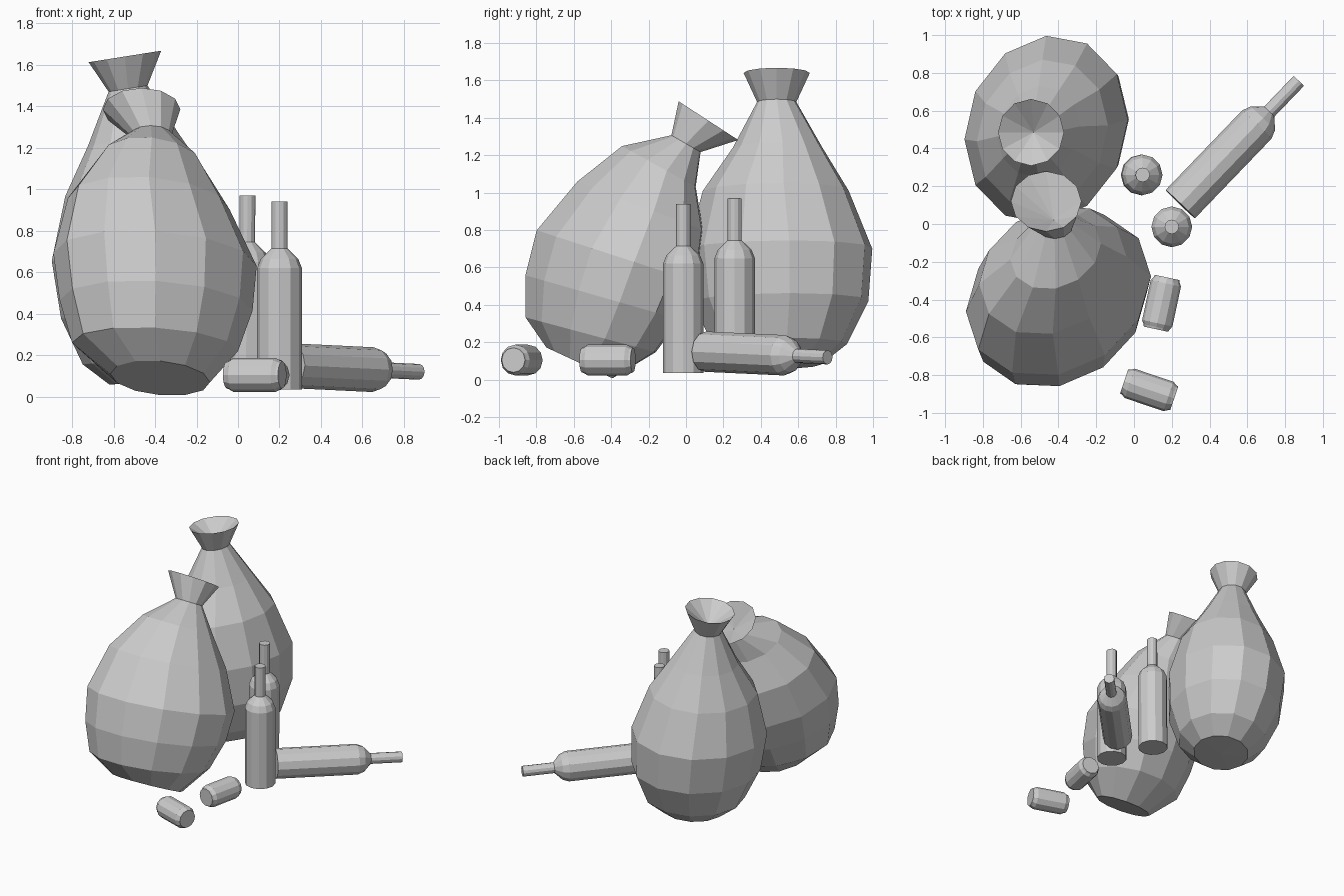
import bpy, bmesh, math
from mathutils import Matrix, Vector

if "Cube" in bpy.data.objects:
    bpy.data.objects.remove(bpy.data.objects["Cube"])


def skin(name, rings):
    """Join a list of point rings (a single point is a pole) into a flat-shaded mesh."""
    bm = bmesh.new()
    loops = [[bm.verts.new(p) for p in ring] for ring in rings]
    for a, b in zip(loops, loops[1:]):
        n = max(len(a), len(b))
        for i in range(n):
            j = (i + 1) % n
            if len(a) == 1:
                bm.faces.new((a[0], b[j], b[i]))
            elif len(b) == 1:
                bm.faces.new((a[i], a[j], b[0]))
            else:
                bm.faces.new((a[i], a[j], b[j], b[i]))
    for cap in (loops[0], loops[-1]):
        if len(cap) > 2:
            bm.faces.new(cap)
    bmesh.ops.recalc_face_normals(bm, faces=bm.faces)
    mesh = bpy.data.meshes.new(name)
    bm.to_mesh(mesh)
    bm.free()
    obj = bpy.data.objects.new(name, mesh)
    bpy.context.collection.objects.link(obj)
    return obj


def bag(name, bottom, rings, inner, axis, skew, sides=12):
    """Sack from rings of (centre, rx, ry, tilt in degrees), with a hollow tied mouth.
    skew pushes the right side back, so the sack is a little diagonal in plan."""
    loops = [[bottom]]
    for centre, rx, ry, tilt in rings:
        rot = Matrix.Rotation(math.radians(-tilt), 3, axis)
        ring = []
        for i in range(sides):
            a = math.tau * i / sides
            x = rx * math.cos(a)
            k = skew if rx > .2 else 0
            ring.append(Vector(centre) + rot @ Vector((x, ry * math.sin(a) + k * x, 0)))
        loops.append(ring)
    loops.append([inner])
    return skin(name, loops)


def lathe(name, profile, base, tip, sides):
    """Turn (radius, height) pairs around the line from base towards tip."""
    base = Vector(base)
    rot = (Vector(tip) - base).to_track_quat('Z', 'Y')
    return skin(name, [[base + rot @ Vector((r * math.cos(a), r * math.sin(a), h))
                        for a in (math.tau * i / sides for i in range(sides))]
                       for r, h in profile])


# Upright sack at the back, leaning slightly left
bag("back_sack", (-.41, .5, .075), [
    ((-.41, .50, .08), .21, .22, 6),
    ((-.42, .50, .19), .33, .36, 6),
    ((-.44, .505, .42), .415, .47, 6),
    ((-.465, .50, .70), .435, .496, 6),
    ((-.485, .48, 1.01), .35, .39, 7),
    ((-.505, .49, 1.24), .22, .24, 8),
    ((-.53, .485, 1.485), .095, .105, 9),
    ((-.545, .485, 1.64), .177, .177, 9)], (-.532, .485, 1.51), 'Y', .12)

# Front sack, slumped against the back one
bag("front_sack", (-.375, -.57, .09), [
    ((-.375, -.57, .09), .24, .195, 25),
    ((-.40, -.51, .24), .40, .36, 15),
    ((-.395, -.445, .44), .465, .43, 16),
    ((-.40, -.37, .66), .49, .45, 18),
    ((-.43, -.245, .93), .39, .36, 21),
    ((-.415, -.145, 1.14), .24, .225, 29),
    ((-.42, 0, 1.262), .10, .09, 30),
    ((-.465, .12, 1.385), .187, .19, 33)], (-.425, .02, 1.285), 'X', .2)

# Bottles: two standing, one lying
bottle = [(.108, 0), (.108, .585), (.09, .63), (.038, .68), (.038, .905)]
for name, base, tip in (
        ("standing_bottle_1", (.20, -.015, .035), (.20, -.015, 1)),
        ("standing_bottle_2", (.038, .26, .065), (.046, .26, .97)),
        ("lying_bottle", (.245, .105, .15), (.87, .755, .12))):
    lathe(name, bottle, base, tip, 12)

# Drink cans on their sides
can = [(.066, 0), (.07, .012), (.082, .032), (.082, .248), (.07, .268), (.066, .28)]
for name, centre, axis in (
        ("can_1", (.147, -.415, .105), (.21, .98, 0)),
        ("can_2", (.085, -.88, .105), (.95, -.32, 0))):
    c, d = Vector(centre), Vector(axis).normalized()
    lathe(name, can, c - d * .145, c + d * .145, 12)
